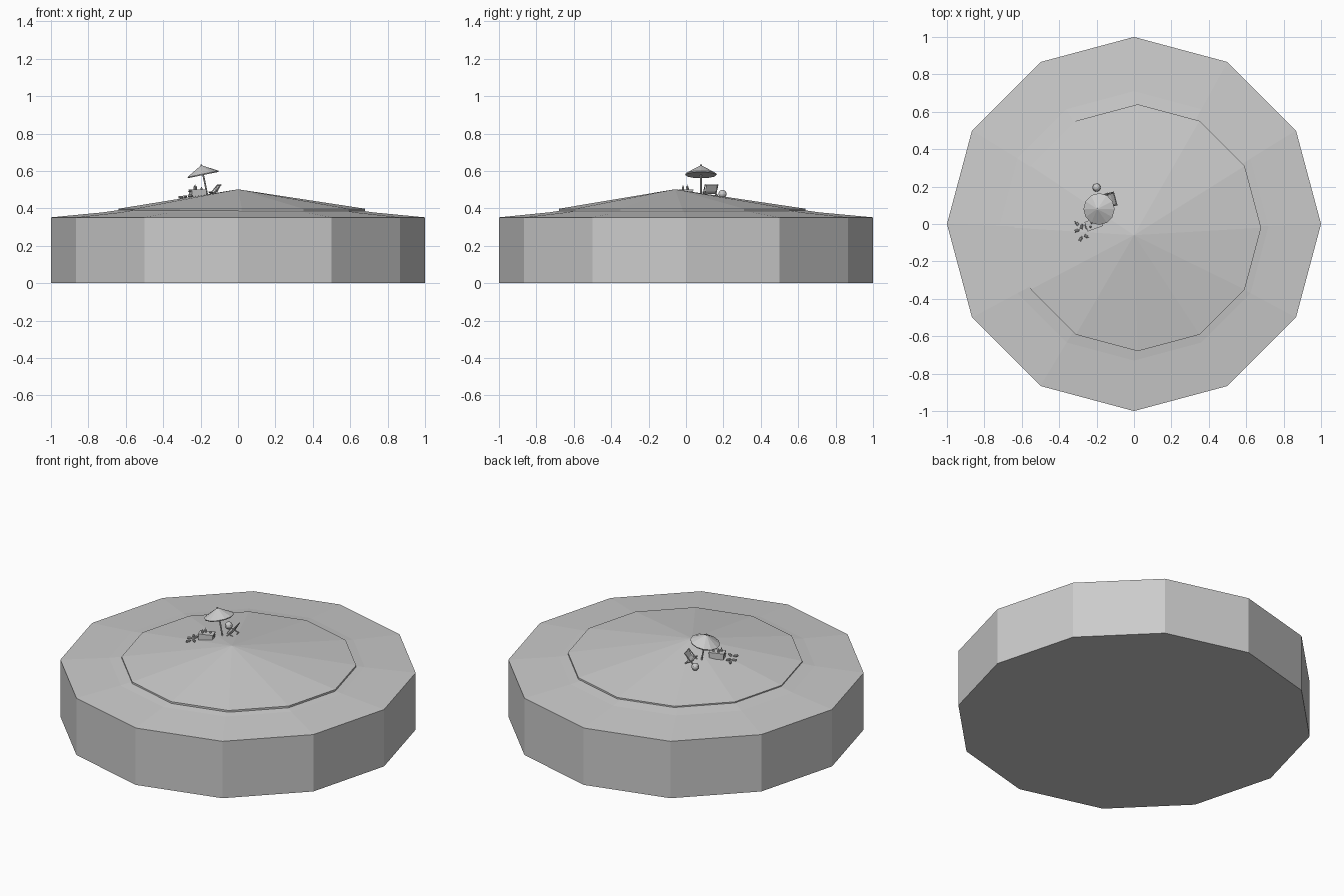
import bpy, bmesh, math
from mathutils import Vector, Matrix

if "Cube" in bpy.data.objects:
    bpy.data.objects.remove(bpy.data.objects["Cube"])


def make(name, bm, mat=None):
    bmesh.ops.recalc_face_normals(bm, faces=bm.faces)
    if mat is not None:
        bm.transform(mat)
    me = bpy.data.meshes.new(name)
    bm.to_mesh(me)
    bm.free()
    ob = bpy.data.objects.new(name, me)
    bpy.context.collection.objects.link(ob)
    return ob


def lathe(name, rings, n=12, top=None, mat=None):
    """Stack n-gon rings (cx, cy, radius, z), optionally ending in a point."""
    bm = bmesh.new()
    loops = []
    for cx, cy, r, z in rings:
        loops.append([bm.verts.new((cx + r * math.cos(2 * math.pi * i / n),
                                    cy + r * math.sin(2 * math.pi * i / n), z)) for i in range(n)])
    for a, b in zip(loops, loops[1:]):
        for i in range(n):
            j = (i + 1) % n
            bm.faces.new((a[i], a[j], b[j], b[i]))
    bm.faces.new(loops[0])
    if top:
        t = bm.verts.new(top)
        for i in range(n):
            bm.faces.new((loops[-1][i], loops[-1][(i + 1) % n], t))
    else:
        bm.faces.new(loops[-1])
    return make(name, bm, mat)


def box(name, size, loc, mat):
    bm = bmesh.new()
    bmesh.ops.create_cube(bm, size=1)
    bm.transform(Matrix.Translation(loc) @ Matrix.Diagonal((*size, 1)))
    return make(name, bm, mat)


def rod(name, a, b, r, n=6, mat=None):
    a, b = Vector(a), Vector(b)
    d = b - a
    m = Matrix.Translation(a) @ d.to_track_quat('Z', 'Y').to_matrix().to_4x4()
    return lathe(name, [(0, 0, r, 0), (0, 0, r, d.length)], n, mat=(mat @ m) if mat else m)


def ground(x, y):
    return 0.5 - 0.1 * math.hypot(x, y + 0.06) / 0.66


def place(x, y, deg, lift=0):
    return Matrix.Translation((x, y, ground(x, y) + lift)) @ Matrix.Rotation(math.radians(deg), 4, 'Z')


# Island: twelve-sided water block, shore slope and upper sand mound
lathe("water_block", [(0, 0, 1, 0), (0, 0, 1, 0.352)])
lathe("shore_slope", [(0, 0, 1, 0.352), (0, -0.01, 0.72, 0.379)], top=(0, -0.04, 0.485))
lathe("sand_mound", [(0.02, -0.02, 0.66, 0.387), (0.02, -0.02, 0.66, 0.398)], top=(0, -0.06, 0.502))

# Parasol, tilted towards -x
tilt = Matrix.Translation((-0.187, 0.08, 0.584)) @ Matrix.Rotation(math.radians(-11.6), 4, 'Y')
lathe("parasol_canopy", [(0, 0, 0.083, -0.006), (0, 0, 0.085, 0)], top=(0, 0, 0.048), mat=tilt)
rod("parasol_pole", (0, 0, -0.13), (0, 0, 0.052), 0.0045, 8, tilt)

# Beach ball
bm = bmesh.new()
bmesh.ops.create_uvsphere(bm, u_segments=12, v_segments=8, radius=0.022)
make("beach_ball", bm, Matrix.Translation((-0.2, 0.195, 0.477)))

# Cool box with lid and bottles on top
m = place(-0.215, 0.0, 20, -0.004)
box("cooler_body", (0.082, 0.048, 0.034), (0, 0, 0.018), m)
box("cooler_lid", (0.088, 0.053, 0.007), (0, 0, 0.036), m)
for s in (-1, 1):
    rod("cooler_handle", (0.046 * s, -0.015, 0.027), (0.046 * s, 0.015, 0.027), 0.003, 6, m)
for x, y, h in ((-0.022, -0.008, 0.022), (-0.008, 0.01, 0.026), (0.022, 0.004, 0.012)):
    lathe("bottle", [(x, y, 0.006, 0.039), (x, y, 0.006, 0.039 + h * 0.6),
                     (x, y, 0.0025, 0.039 + h * 0.75), (x, y, 0.0025, 0.039 + h)], 8, mat=m)

# Folding deck chair with sloping fabric, facing -x
m = place(-0.125, 0.13, 15)
for y in (-0.035, 0.035):
    rod("chair_back_rail", (-0.025, y, 0.0), (0.027, y, 0.062), 0.003, 6, m)
    rod("chair_leg_rail", (0.022, y, 0.0), (-0.024, y, 0.022), 0.003, 6, m)
for x, z in ((-0.022, 0.021), (0.025, 0.06), (0.02, 0.002)):
    rod("chair_cross_bar", (x, -0.035, z), (x, 0.035, z), 0.003, 6, m)
bm = bmesh.new()
profile = [(-0.022, 0.023), (-0.008, 0.014), (0.006, 0.026), (0.025, 0.06)]
rows = [[bm.verts.new((x, y, z)) for y in (-0.03, 0.03)] for x, z in profile]
for a, b in zip(rows, rows[1:]):
    bm.faces.new((a[0], a[1], b[1], b[0]))
fabric = make("chair_fabric", bm, m)
fabric.modifiers.new("thickness", 'SOLIDIFY').thickness = 0.003

# Cans and bottles scattered on the sand beside the cooler
for x, y, deg in ((-0.305, -0.035, 20), (-0.285, -0.08, 60), (-0.255, -0.066, -30), (-0.305, 0.002, 130), (-0.28, -0.015, 75)):
    m = place(x, y, deg, 0.006)
    rod("loose_can", (-0.012, 0, 0), (0.008, 0, 0), 0.007, 8, m)
    rod("loose_can_neck", (0.008, 0, 0), (0.016, 0, 0), 0.003, 8, m)
